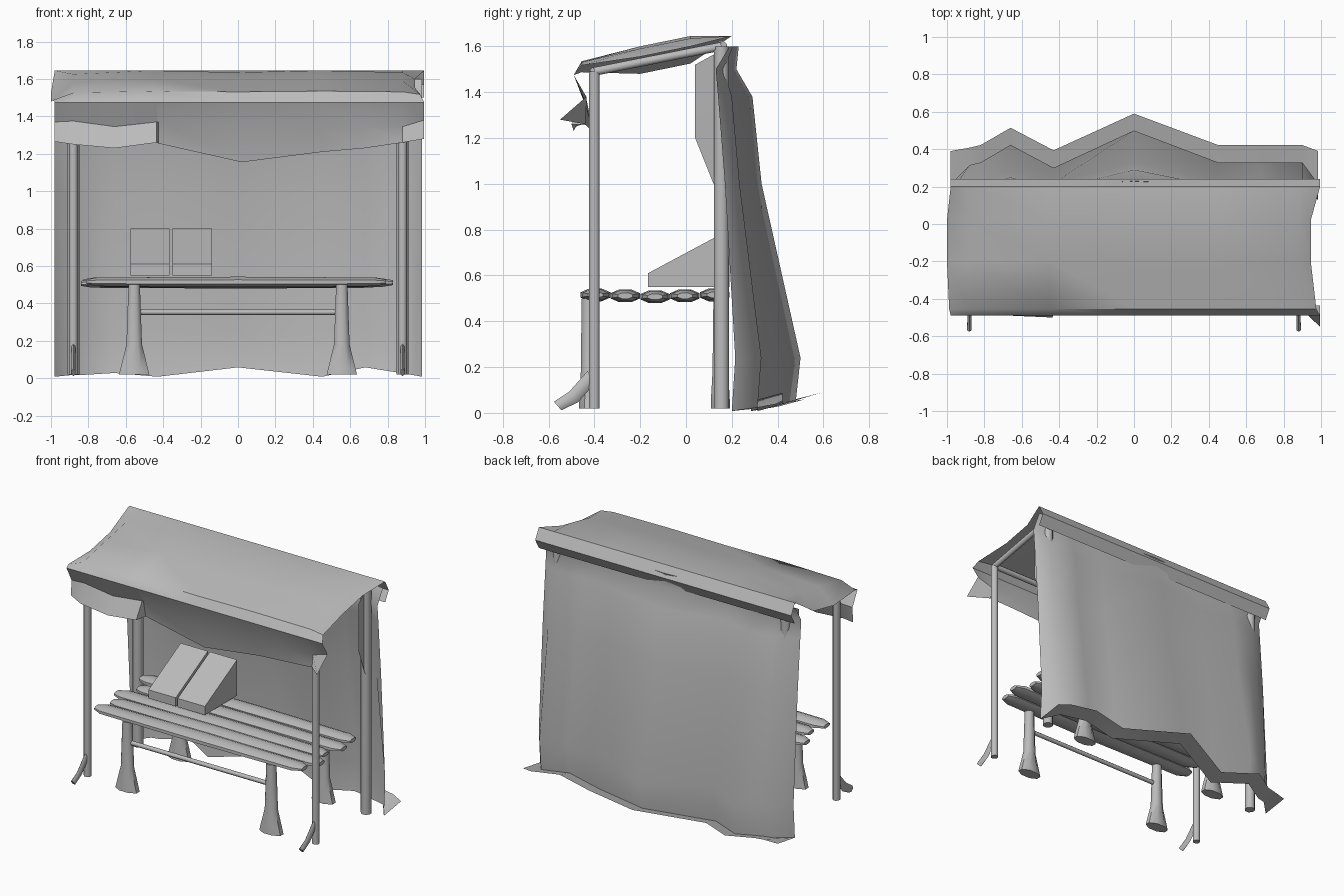
import bpy
import math
from mathutils import Vector

cube = bpy.data.objects.get("Cube")
if cube:
    bpy.data.objects.remove(cube)

grey = bpy.data.materials.new("plain_grey")
grey.use_nodes = True
grey.diffuse_color = (0.5, 0.5, 0.5, 1)
grey.node_tree.nodes["Principled BSDF"].inputs["Base Color"].default_value = (0.5, 0.5, 0.5, 1)


def make(name, verts, faces, angle=40):
    mesh = bpy.data.meshes.new(name)
    mesh.from_pydata(verts, [], faces)
    mesh.materials.append(grey)
    obj = bpy.data.objects.new(name, mesh)
    bpy.context.collection.objects.link(obj)
    bpy.ops.object.select_all(action='DESELECT')
    obj.select_set(True)
    bpy.context.view_layer.objects.active = obj
    bpy.ops.object.shade_smooth_by_angle(angle=math.radians(angle))
    return obj


def sheet(name, columns, angle=50):
    """Cloth surface from columns of points."""
    n = len(columns[0])
    verts = [p for col in columns for p in col]
    faces = [(i * n + j, i * n + j + 1, (i + 1) * n + j + 1, (i + 1) * n + j)
             for i in range(len(columns) - 1) for j in range(n - 1)]
    return make(name, verts, faces, angle)


def loft(name, sections, sides=8, angle=50):
    """Capped tube through (centre, half_u, half_v) sections."""
    axis = (Vector(sections[-1][0]) - Vector(sections[0][0])).normalized()
    u = Vector((0, 1, 0)) if abs(axis.x) > 0.7 else Vector((1, 0, 0))
    v = axis.cross(u).normalized()
    verts, faces = [], []
    for centre, hu, hv in sections:
        for k in range(sides):
            a = math.tau * (k + 0.5) / sides
            verts.append(Vector(centre) + u * hu * math.cos(a) + v * hv * math.sin(a))
    for s in range(len(sections) - 1):
        for k in range(sides):
            m = (k + 1) % sides
            faces.append((s * sides + k, s * sides + m, (s + 1) * sides + m, (s + 1) * sides + k))
    faces.append(tuple(reversed(range(sides))))
    faces.append(tuple(range(len(verts) - sides, len(verts))))
    return make(name, verts, faces, angle)


def pole(name, a, b, r, sides=8):
    return loft(name, [(a, r, r), (b, r, r)], sides)


# Posts, foot braces, side beams and table legs, on both sides
for side, s in (("right", -1), ("left", 1)):
    x = 0.88 * s
    pole(f"front_post_{side}", (x, -0.40, 0.02), (x, -0.40, 1.49), 0.025)
    pole(f"rear_post_{side}", (x, 0.155, 0.02), (x, 0.155, 1.6), 0.035)
    loft(f"foot_brace_{side}", [((x, -0.41, 0.16), 0.012, 0.03), ((x, -0.49, 0.07), 0.012, 0.03),
                                ((x, -0.56, 0.03), 0.014, 0.025)], 6)
    pole(f"side_beam_{side}", (x, -0.40, 1.49), (x, 0.155, 1.6), 0.02)
    sheet(f"post_flap_{side}", [[(x + 0.02 * s, y, z) for y, z in ((0.04, 1.52), (0.04, 1.2), (0.12, 1.0))],
                                [(x, 0.15, z) for z in (1.58, 1.2, 0.97)]])
    for end, y in (("front", -0.425), ("rear", 0.15)):
        lx = 0.555 * s
        loft(f"table_leg_{end}_{side}", [((lx, y, 0.02), 0.088, 0.045), ((lx, y, 0.05), 0.08, 0.045),
                                         ((lx, y, 0.18), 0.045, 0.037), ((lx, y, 0.5), 0.033, 0.033)])

pole("front_beam", (-0.88, -0.40, 1.49), (0.88, -0.40, 1.49), 0.02)
pole("rear_beam", (-0.88, 0.155, 1.6), (0.88, 0.155, 1.6), 0.025)
pole("table_crossbar", (-0.54, -0.425, 0.353), (0.54, -0.425, 0.353), 0.015)

# Tabletop planks with rounded, staggered ends
planks = [(-0.81, 0.79), (-0.78, 0.83), (-0.84, 0.77), (-0.76, 0.82), (-0.83, 0.8)]
for i, (x0, x1) in enumerate(planks):
    y = -0.395 + i * 0.13
    z = 0.515 - 0.004 * (2 - abs(i - 2))
    loft(f"plank_{i + 1}", [((x0, y, z), 0.035, 0.014), ((x0 + 0.06, y, z), 0.062, 0.025),
                            ((0, y, z), 0.07, 0.03),
                            ((x1 - 0.06, y, z), 0.062, 0.025), ((x1, y, z), 0.035, 0.014)])

# Wedge boxes on the table: solid sides, recessed sloping top
for name, x0, x1 in (("display_box_right", -0.575, -0.365), ("display_box_left", -0.35, -0.14)):
    profile = [(-0.165, 0.55), (-0.165, 0.61), (0.19, 0.80), (0.19, 0.55)]
    verts = [(x, y, z) for x in (x0, x1) for y, z in profile]
    faces = [(0, 1, 2, 3), (7, 6, 5, 4)] + [(k, k + 4, (k + 1) % 4 + 4, (k + 1) % 4) for k in range(4)]
    make(name, verts, faces, 20)

# Roof cloth: profile from rear roll to front lip, drooping at both ends
# each column: x, x shift of the middle, end droop of the middle
profile = [(0.20, 1.5), (0.24, 1.57), (0.20, 1.645), (0.02, 1.645), (-0.20, 1.6),
           (-0.455, 1.535), (-0.49, 1.475)]
roof = []
for x, shift, droop in ((-0.98, -0.02, 0.12), (-0.88, 0, 0.02), (-0.45, 0, 0), (0, 0, 0.01),
                        (0.45, 0, 0), (0.88, 0, 0.01), (0.995, -0.05, 0.045)):
    col = []
    for j, (y, z) in enumerate(profile):
        mid = 1 if j in (3, 4) else 0.4 if j == 5 else 0
        col.append((x + shift * mid, y, z - droop * mid))
    roof.append(col)
sheet("roof_cloth", roof, 45)

# Front valance: x, z of fold, z of hem, y of hem
valance = []
for x, fold, hem, y in ((-0.98, 1.37, 1.265, -0.44), (-0.88, 1.375, 1.25, -0.48), (-0.66, 1.345, 1.23, -0.49),
                        (-0.435, 1.37, 1.26, -0.50), (-0.425, 1.37, 1.255, -0.41), (0.02, 1.33, 1.155, -0.40),
                        (0.45, 1.34, 1.21, -0.40), (0.68, 1.34, 1.23, -0.41), (0.88, 1.345, 1.26, -0.44),
                        (0.995, 1.38, 1.28, -0.55)):
    valance.append([(x, -0.49, 1.475), (x, -0.435, fold), (x, y, hem)])
sheet("front_valance", valance, 30)

# Rear curtain: fullness grows toward the floor, with a turned-out hem
heights = (1.6, 1.5, 1.38, 1.0, 0.24)
edge = (0.19, 0.13, 0.14, 0.17, 0.215, 0.2)
full = (0.23, 0.22, 0.29, 0.33, 0.5, 0.48)
curtain = []
for x, k, lift in ((-0.98, 0, 0), (-0.88, 0.35, 0.01), (-0.82, 0.4, 0.01), (-0.66, 0.73, 0.02), (-0.43, 0.3, 0),
                   (0, 1, 0.05), (0.45, 0.4, 0), (0.68, 0.4, 0.05), (0.9, 0.4, 0.015), (0.985, 0, 0)):
    base = 0.008 + lift
    ys = [e + k * (f - e) for e, f in zip(edge, full)]
    col = [(x, y, z) for y, z in zip(ys, heights + (base,))]
    col.append((x, max(0.39, ys[-1] + 0.11), base + 0.03))
    curtain.append(col)
sheet("rear_curtain", curtain, 60)
